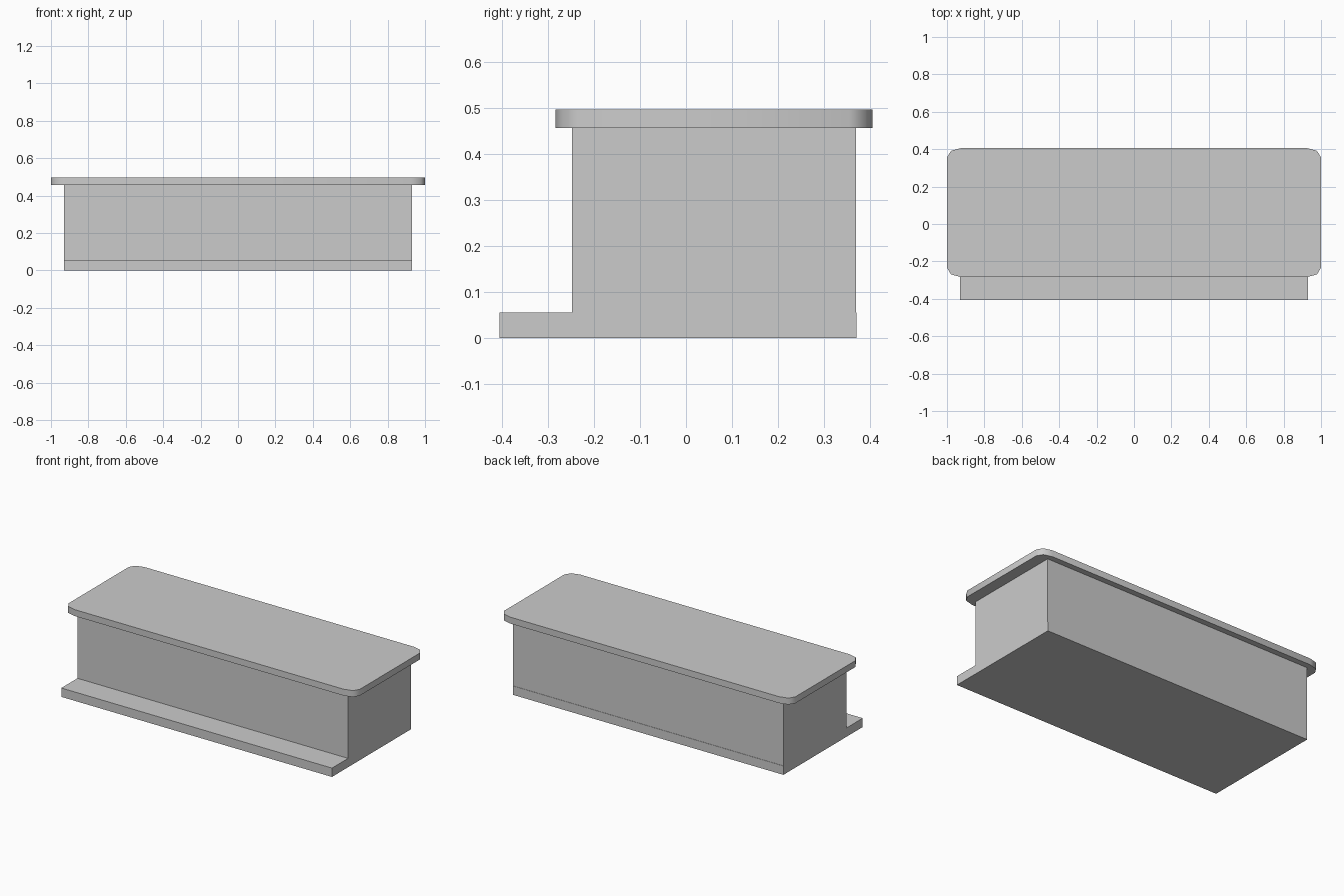
import bpy, bmesh, math

if "Cube" in bpy.data.objects:
    bpy.data.objects.remove(bpy.data.objects["Cube"])


def prism(name, outline, z0, z1):
    """Closed solid raised from a counter-clockwise xy outline."""
    bm = bmesh.new()
    face = bm.faces.new([bm.verts.new((x, y, z0)) for x, y in outline])
    top = bmesh.ops.extrude_face_region(bm, geom=[face], use_keep_orig=True)["geom"]
    verts = [g for g in top if isinstance(g, bmesh.types.BMVert)]
    bmesh.ops.translate(bm, verts=verts, vec=(0, 0, z1 - z0))
    bmesh.ops.recalc_face_normals(bm, faces=bm.faces)
    mesh = bpy.data.meshes.new(name)
    bm.to_mesh(mesh)
    bm.free()
    obj = bpy.data.objects.new(name, mesh)
    bpy.context.collection.objects.link(obj)
    return obj


def rect(hx, y0, y1):
    return [(-hx, y0), (hx, y0), (hx, y1), (-hx, y1)]


def rounded_rect(hx, y0, y1, rx, ry, steps):
    """Rectangle with elliptical corners."""
    pts = []
    corners = [(hx - rx, y1 - ry), (rx - hx, y1 - ry), (rx - hx, y0 + ry), (hx - rx, y0 + ry)]
    for i, (cx, cy) in enumerate(corners):
        for s in range(steps + 1):
            a = math.pi / 2 * (i + s / steps)
            pts.append((cx + rx * math.cos(a), cy + ry * math.sin(a)))
    return pts


# Plinth with a ledge along the front, and the counter body standing on it
prism("base_plinth", rect(0.93, -0.406, 0.372), 0.0, 0.055)
prism("counter_body", rect(0.93, -0.248, 0.37), 0.055, 0.457)

# Overhanging top slab with softened corners
slab = prism("counter_top", rounded_rect(1.0, -0.284, 0.406, 0.075, 0.05, 2), 0.457, 0.497)
bpy.context.view_layer.objects.active = slab
slab.select_set(True)
bpy.ops.object.shade_smooth_by_angle(angle=math.radians(50))
